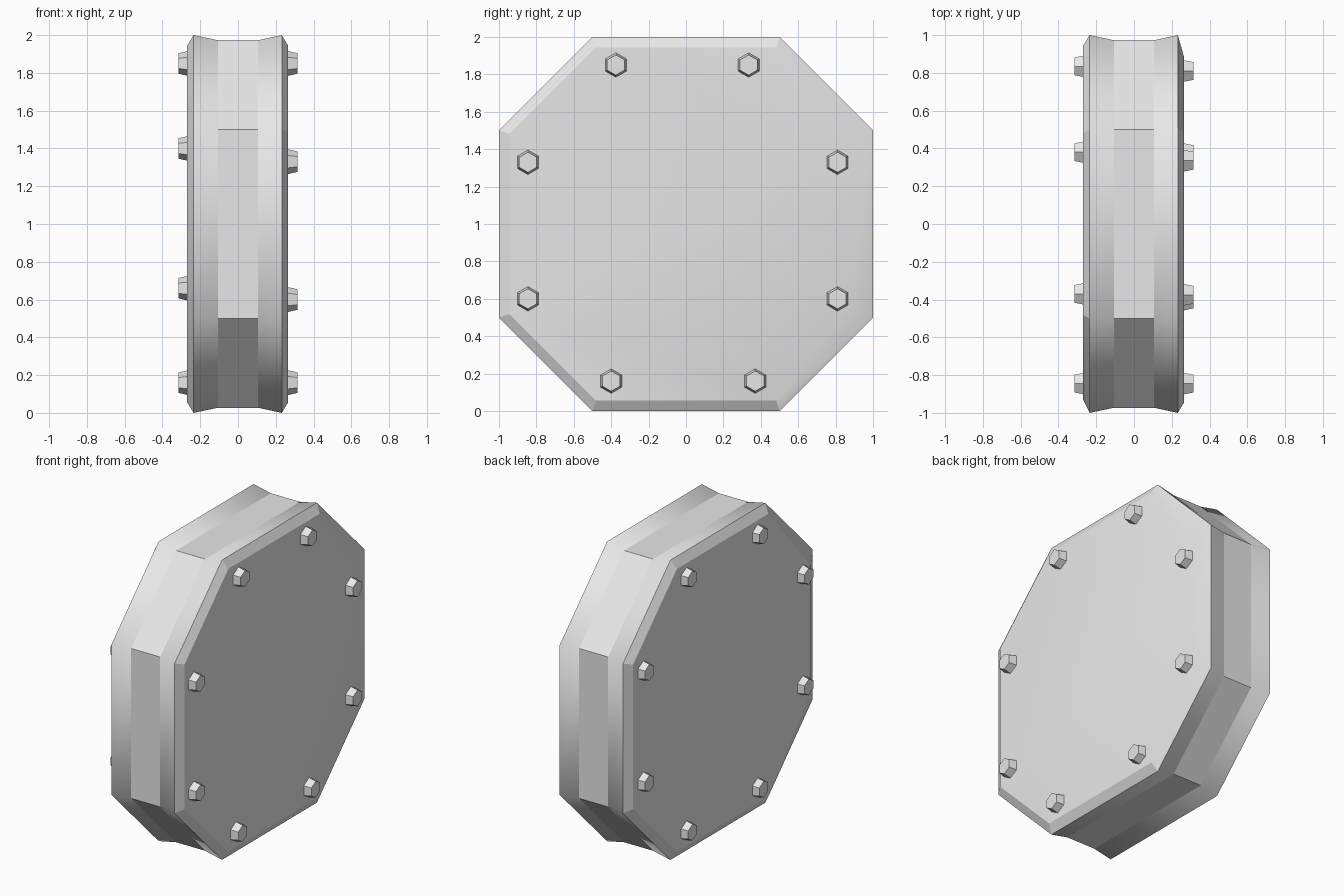
import bpy, bmesh, math
from mathutils import Matrix, Vector

cube = bpy.data.objects.get("Cube")
if cube:
    bpy.data.objects.remove(cube)

# Single grey material
grey = bpy.data.materials.new("plain_grey")
grey.use_nodes = True
colour = (0.8, 0.8, 0.8, 1)
grey.diffuse_color = colour
grey.node_tree.nodes["Principled BSDF"].inputs["Base Color"].default_value = colour


def make_object(name, bm):
    mesh = bpy.data.meshes.new(name)
    bmesh.ops.recalc_face_normals(bm, faces=bm.faces)
    bm.to_mesh(mesh)
    bm.free()
    mesh.materials.append(grey)
    obj = bpy.data.objects.new(name, mesh)
    bpy.context.collection.objects.link(obj)
    return obj


def octagon(r, c):
    """Cut-corner square, clockwise from the top right corner."""
    return [(c, r), (r, c), (r, -c), (c, -r), (-c, -r), (-r, -c), (-r, c), (-c, r)]


# Octagonal case: cross-section rings lofted along x
left_face = octagon(0.943, 0.482)
left_face[1:3] = [(0.88, 0.41), (0.88, -0.43)]
right_face = octagon(0.943, 0.482)
right_face[5:7] = [(-0.93, -0.42), (-0.93, 0.43)]
rim, band = octagon(1.0, 0.5), octagon(0.973, 0.5)
sections = [(-0.27, right_face), (-0.235, rim), (-0.107, band),
            (0.107, band), (0.232, rim), (0.266, left_face)]

bm = bmesh.new()
rings = [[bm.verts.new((x, y, z + 1)) for y, z in pts] for x, pts in sections]
kind = {}
for i, (a, b) in enumerate(zip(rings, rings[1:])):
    for j in range(8):
        k = (j + 1) % 8
        kind[bm.faces.new((a[j], a[k], b[k], b[j]))] = ("bevel", "slope", "band", "slope", "bevel")[i]
for end in (rings[0], rings[-1]):
    kind[bm.faces.new(end)] = "plate"
bmesh.ops.recalc_face_normals(bm, faces=bm.faces)

# Smooth the sloped rims and shallow bevels, keep the band crisp
for f in bm.faces:
    f.smooth = True
for e in bm.edges:
    kinds = {kind[f] for f in e.link_faces}
    if kinds == {"slope"}:
        e.smooth = True
    elif "band" in kinds:
        e.smooth = False
    else:
        e.smooth = e.calc_face_angle() < math.radians(21)
make_object("octagonal_case", bm)


# Tapered hexagonal bolts on both plates
def bolt(name, side, y, z):
    bm = bmesh.new()
    bmesh.ops.create_cone(bm, cap_ends=True, segments=6, radius1=0.068,
                          radius2=0.054, depth=0.06)
    turn = Vector((0, 0, 1)).rotation_difference(Vector((side, 0, 0))).to_matrix().to_4x4()
    # One corner of the head points up
    corner = max((turn @ v.co for v in bm.verts), key=lambda p: p.z)
    spin = Matrix.Rotation(math.atan2(corner.y, corner.z), 4, 'X')
    bmesh.ops.transform(bm, matrix=spin @ turn, verts=bm.verts)
    bmesh.ops.translate(bm, vec=(side * 0.285, y, z), verts=bm.verts)
    make_object(name, bm)


left_bolts = [(-0.375, 1.85), (0.335, 1.85), (-0.845, 1.33), (0.81, 1.33),
              (-0.845, 0.6), (0.81, 0.6), (-0.4, 0.16), (0.37, 0.16)]
right_bolts = [(y, z) for z in (1.85, 0.16) for y in (-0.37, 0.38)]
right_bolts += [(y, z) for z in (1.4, 0.66) for y in (-0.845, 0.835)]
for side, label, spots in ((1, "left", left_bolts), (-1, "right", right_bolts)):
    for n, (y, z) in enumerate(spots, 1):
        bolt(f"{label}_bolt_{n}", side, y, z)
